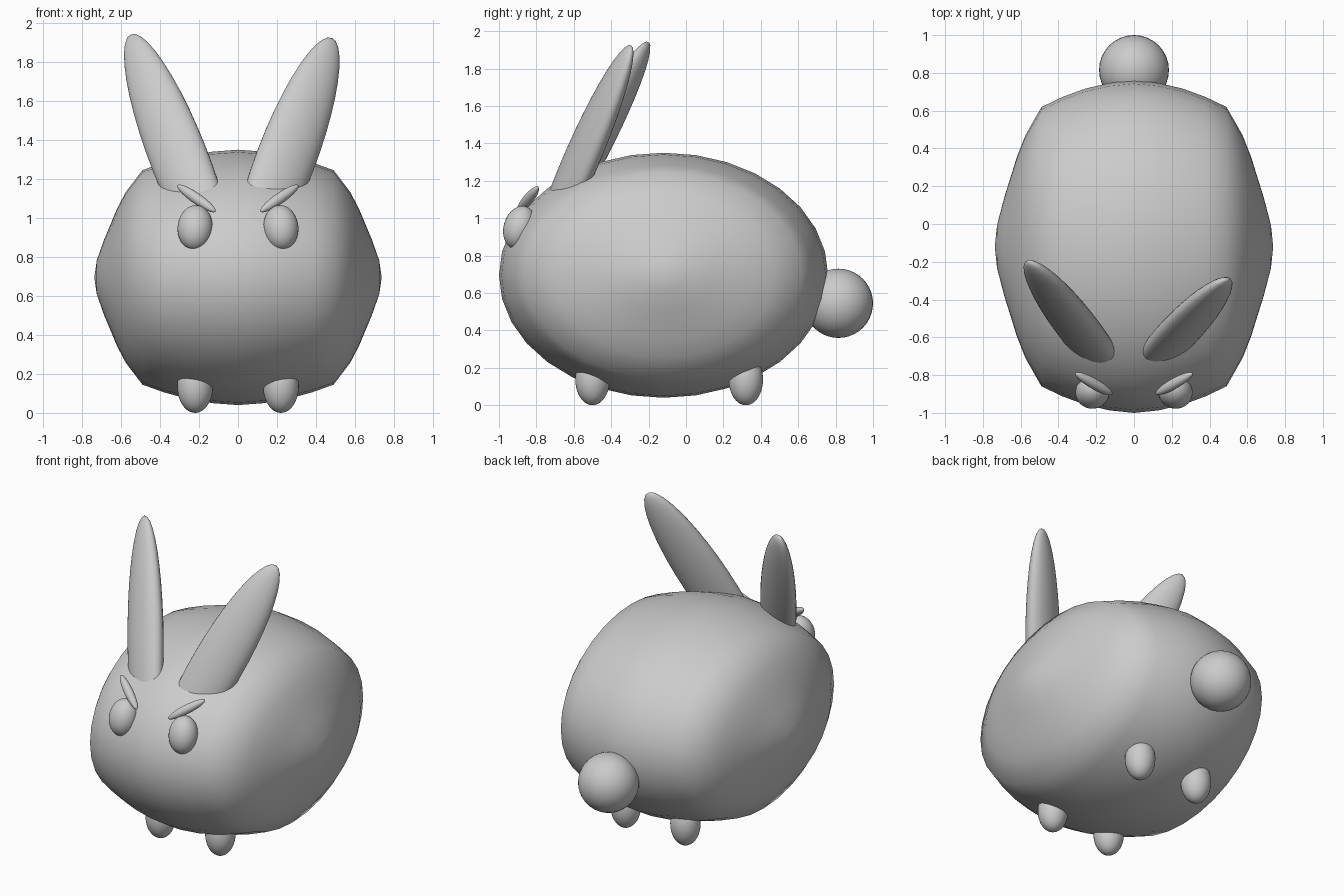
import bpy, bmesh, math
from mathutils import Vector, Matrix

if "Cube" in bpy.data.objects:
    bpy.data.objects.remove(bpy.data.objects["Cube"])

grey = bpy.data.materials.new("soft_grey")
grey.diffuse_color = (0.6, 0.6, 0.6, 1)
grey.use_nodes = True
grey.node_tree.nodes["Principled BSDF"].inputs["Base Color"].default_value = grey.diffuse_color


def finish(name, bm):
    """Turn a bmesh into a smooth-shaded object."""
    bmesh.ops.recalc_face_normals(bm, faces=bm.faces)
    for f in bm.faces:
        f.smooth = True
    mesh = bpy.data.meshes.new(name)
    bm.to_mesh(mesh)
    bm.free()
    mesh.materials.append(grey)
    obj = bpy.data.objects.new(name, mesh)
    bpy.context.collection.objects.link(obj)
    return obj


def ellipsoid(name, centre, radii, axis=(0, 0, 1), wide=(1, 0, 0)):
    """Ellipsoid with radii along (wide, thin, axis)."""
    a = Vector(axis).normalized()
    w = Vector(wide)
    w = (w - a * w.dot(a)).normalized()
    t = a.cross(w)
    rot = Matrix((w, t, a)).transposed().to_4x4()
    mat = Matrix.Translation(centre) @ rot @ Matrix.Diagonal((*radii, 1))
    bm = bmesh.new()
    bmesh.ops.create_uvsphere(bm, u_segments=32, v_segments=20, radius=1, matrix=mat)
    return finish(name, bm)


# Body: profile (x, relative radius) swept round the x axis with elliptical rings
half = [(0.725, 0.13), (0.686, 0.30), (0.65, 0.43), (0.62, 0.54), (0.575, 0.67),
        (0.49, 0.84), (0.38, 0.90), (0.26, 0.95), (0.13, 0.985)]
profile = [(-x, r) for x, r in half] + [(0, 1)] + half[::-1]
CY, CZ, RY, RZ, N = -0.12, 0.695, 0.88, 0.655, 32
bm = bmesh.new()
rings = []
for x, r in profile:
    angles = [2 * math.pi * i / N for i in range(N)]
    rings.append([bm.verts.new((x, CY + RY * r * math.cos(a), CZ + RZ * r * math.sin(a)))
                  for a in angles])
for r0, r1 in zip(rings, rings[1:]):
    for i in range(N):
        j = (i + 1) % N
        bm.faces.new((r0[i], r0[j], r1[j], r1[i]))
for ring, x in ((rings[0], -0.737), (rings[-1], 0.737)):
    pole = bm.verts.new((x, CY, CZ))
    for i in range(N):
        bm.faces.new((ring[i], ring[(i + 1) % N], pole))
finish("body", bm)

# Tail
ellipsoid("tail", (0, 0.815, 0.545), (0.185, 0.185, 0.185))

# Paired parts
for s, side in ((-1, "left"), (1, "right")):
    ellipsoid(f"{side}_front_foot", (s * 0.22, -0.5, 0.138), (0.092, 0.092, 0.138))
    ellipsoid(f"{side}_back_foot", (s * 0.22, 0.32, 0.138), (0.092, 0.092, 0.138))
    ellipsoid(f"{side}_eye", (s * 0.22, -0.89, 0.95), (0.09, 0.085, 0.118),
              (-s * 0.08, 0.28, 0.96))
    ellipsoid(f"{side}_eyebrow", (s * 0.213, -0.845, 1.1), (0.028, 0.028, 0.13),
              (s * 0.195, 0.11, 0.135), (0, 1, 0))

# Ears lean slightly differently
ellipsoid("left_ear", (-0.30, -0.545, 1.3), (0.153, 0.08, 0.77),
          (-0.29, 0.40, 0.74), (0.857, -0.23, 0.46))
ellipsoid("right_ear", (0.245, -0.565, 1.3), (0.157, 0.08, 0.72),
          (0.28, 0.32, 0.73), (-0.857, -0.23, 0.46))
